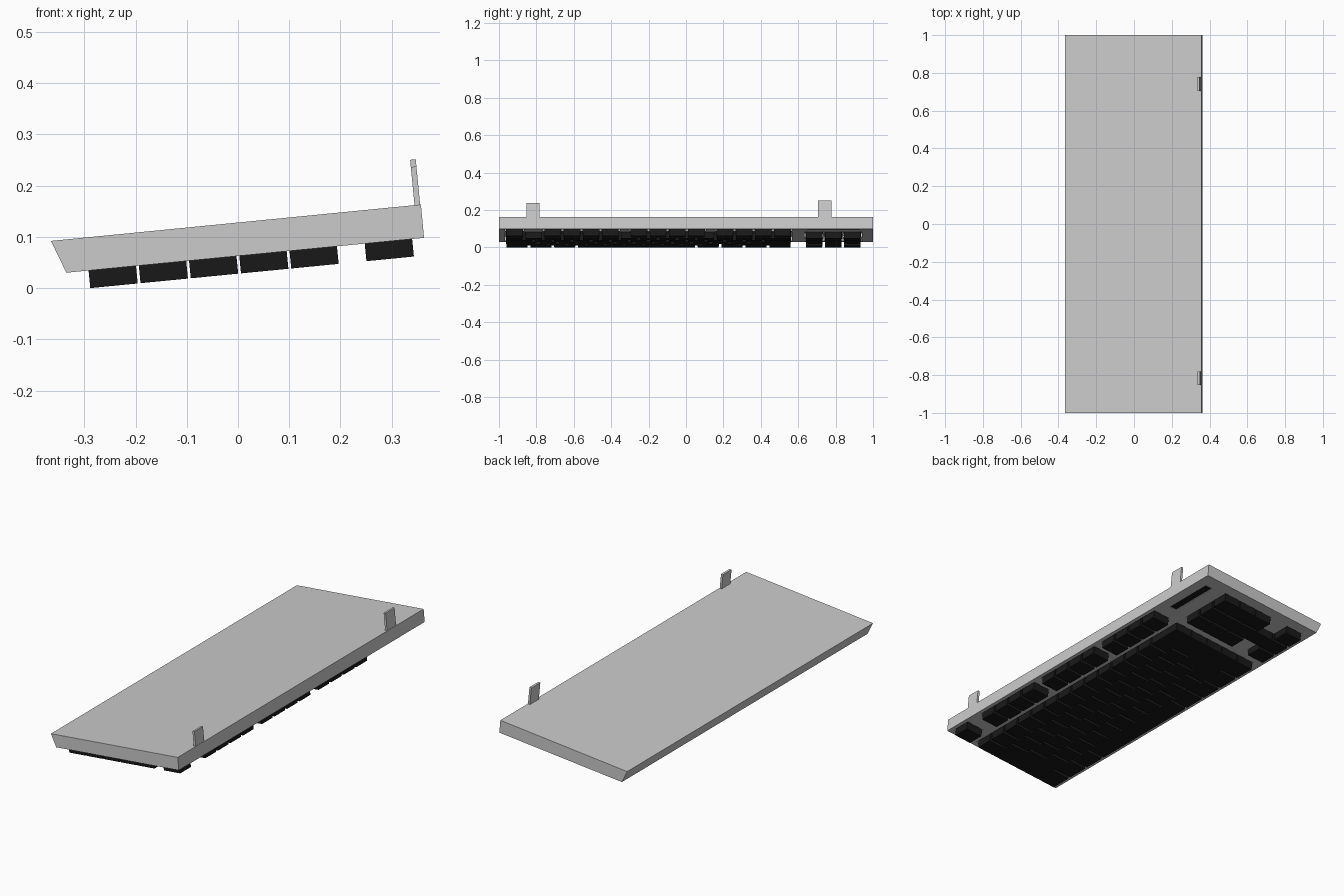
import bpy, bmesh, math
from mathutils import Matrix, Vector

if "Cube" in bpy.data.objects:
    bpy.data.objects.remove(bpy.data.objects["Cube"])

# Tilted frame: local z = 0 is the key face, keys point to local -z
FRAME = Matrix.Translation((0, 0, 0.0627)) @ Matrix.Rotation(-math.atan(0.0975), 4, 'Y')
PITCH_Y, Y0 = 0.1023, -0.968
ROW_X = [-0.2465, -0.148, -0.0495, 0.049, 0.1475]      # space row up to number row
FN_X = 0.295
NAV_Y = [0.685, 0.787, 0.889]

black = bpy.data.materials.new("black")
black.diffuse_color = (0.01, 0.01, 0.01, 1)
black.use_nodes = True
black.node_tree.nodes["Principled BSDF"].inputs["Base Color"].default_value = black.diffuse_color


def finish(name, bm, mat=None):
    bmesh.ops.recalc_face_normals(bm, faces=bm.faces)
    me = bpy.data.meshes.new(name)
    bm.to_mesh(me)
    bm.free()
    ob = bpy.data.objects.new(name, me)
    bpy.context.collection.objects.link(ob)
    if mat:
        me.materials.append(mat)
    return ob


def add_box(bm, x0, x1, y0, y1, z0, z1, taper=0.0):
    """Box in the tilted frame; its low end shrinks by taper on each y side."""
    mid = Vector(((x0 + x1) / 2, (y0 + y1) / 2, (z0 + z1) / 2))
    verts = bmesh.ops.create_cube(bm, size=1)['verts']
    for v in verts:
        t = taper if v.co.z < 0 else 0
        size = Vector((x1 - x0, y1 - y0 - 2 * t, z1 - z0))
        v.co = FRAME @ (mid + v.co * size)


def add_key(bm, x, y, units=1.0):
    half = units * PITCH_Y / 2 - 0.005
    add_box(bm, x - 0.0465, x + 0.0465, y - half, y + half, -0.0345, 0.018, 0.003)


def key_row(bm, x, start, widths):
    y = Y0 + start * PITCH_Y
    for w in widths:
        add_key(bm, x, y + w * PITCH_Y / 2, w)
        y += w * PITCH_Y


# Case: wedge profile extruded along y
bm = bmesh.new()
profile = [(-0.365, 0.092), (0.357, 0.163), (0.363, 0.098), (-0.335, 0.03)]
face = bm.faces.new([bm.verts.new((x, -1, z)) for x, z in profile])
ext = bmesh.ops.extrude_face_region(bm, geom=[face])['geom']
bmesh.ops.translate(bm, vec=(0, 2, 0), verts=[g for g in ext if isinstance(g, bmesh.types.BMVert)])
case = finish("case", bm)

# Key wells and indicator slot cut into the case
FN_BLOCKS = [(0, 1), (2, 4), (6.5, 4), (11, 4)]        # start and count in key units
bm = bmesh.new()
add_box(bm, -0.298, 0.199, Y0, Y0 + 15 * PITCH_Y, -0.02, 0.024)
for s, n in FN_BLOCKS:
    add_box(bm, FN_X - 0.051, FN_X + 0.051, Y0 + s * PITCH_Y, Y0 + (s + n) * PITCH_Y, -0.02, 0.024)
add_box(bm, -0.1, 0.199, 0.634, 0.94, -0.02, 0.024)
add_box(bm, -0.298, -0.1985, 0.634, 0.94, -0.02, 0.024)
add_box(bm, -0.205, -0.098, 0.736, 0.838, -0.02, 0.023)
add_box(bm, 0.275, 0.315, 0.65, 0.925, -0.02, 0.008)
cutter = finish("well_cutter", bm)
mod = case.modifiers.new("wells", 'BOOLEAN')
mod.operation, mod.solver, mod.object = 'DIFFERENCE', 'EXACT', cutter
mod.use_self = True
bpy.context.view_layer.objects.active = case
bpy.ops.object.modifier_apply(modifier=mod.name)
bpy.data.objects.remove(cutter)

# Main key block
bm = bmesh.new()
layout = [
    [1.25] * 3 + [6.25] + [1.25] * 4,
    [2.25] + [1] * 10 + [2.75],
    [1.75] + [1] * 11 + [2.25],
    [1.5] + [1] * 12 + [1.5],
    [1] * 13 + [2],
]
for x, widths in zip(ROW_X, layout):
    key_row(bm, x, 0, widths)
finish("main_keys", bm, black)

# Function row
bm = bmesh.new()
for s, n in FN_BLOCKS:
    key_row(bm, FN_X, s, [1] * n)
finish("function_keys", bm, black)

# Navigation keys (three rows) and arrow keys
bm = bmesh.new()
for x in ROW_X[2:]:
    for y in NAV_Y:
        add_key(bm, x, y)
finish("navigation_keys", bm, black)
bm = bmesh.new()
add_key(bm, ROW_X[1], NAV_Y[1])
for y in NAV_Y:
    add_key(bm, ROW_X[0], y)
finish("arrow_keys", bm, black)

# Indicator strip
bm = bmesh.new()
add_box(bm, 0.275, 0.315, 0.65, 0.925, 0.003, 0.0085)
finish("indicator_panel", bm, black)

# Folding feet, one slightly longer than the other
for name, y0, y1, top in [("left_foot", -0.852, -0.782, 0.140), ("right_foot", 0.705, 0.778, 0.154)]:
    bm = bmesh.new()
    add_box(bm, 0.3525, 0.3635, y0, y1, 0.055, top)
    finish(name, bm)
